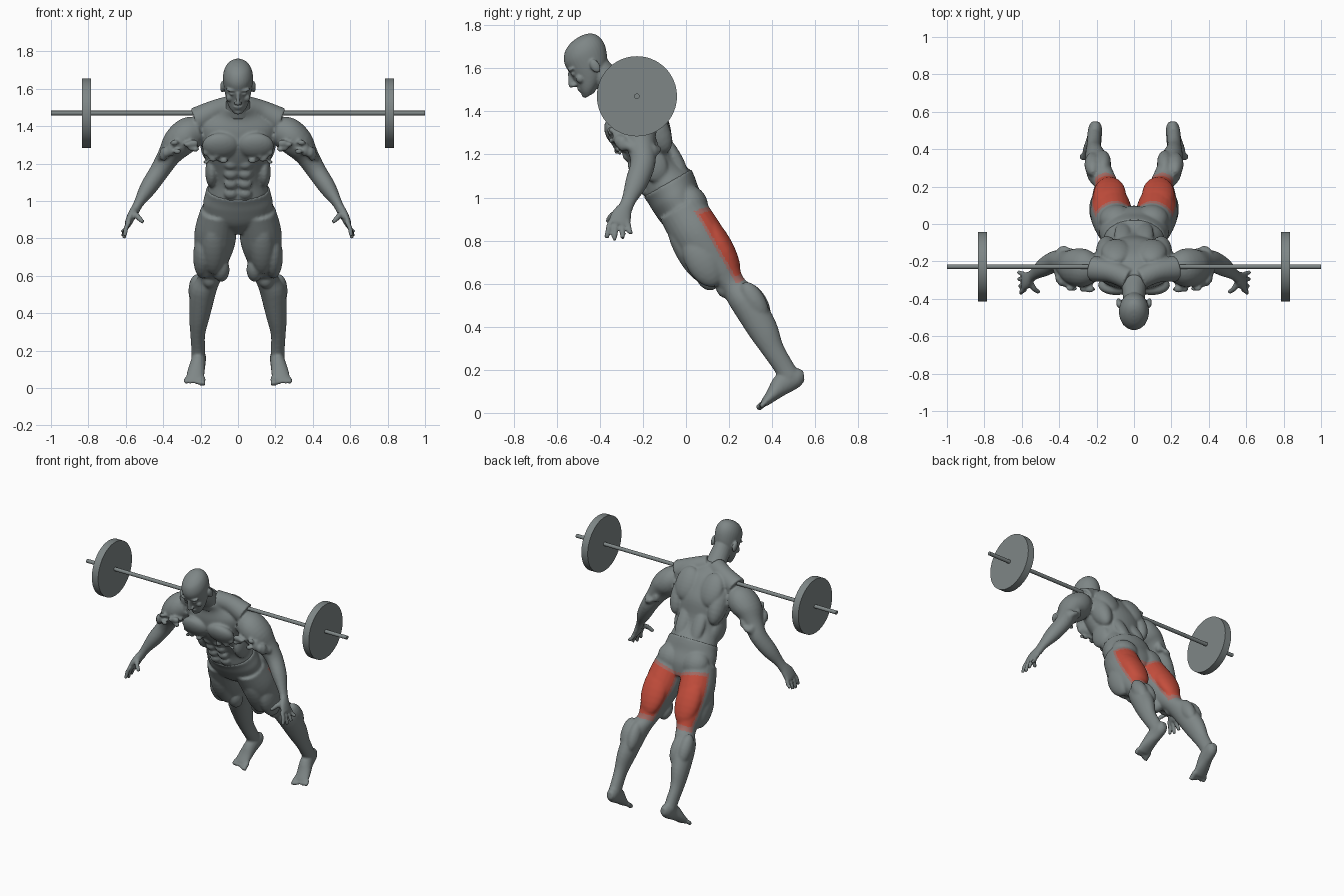
import bpy, bmesh, math, random
from mathutils import Matrix, Vector

if "Cube" in bpy.data.objects:
    bpy.data.objects.remove(bpy.data.objects["Cube"], do_unlink=True)

random.seed(4)
LEAN = Matrix.Rotation(math.radians(30), 4, 'X')   # whole figure tips forward
WORLD = Matrix.Identity(4)
UP = Vector((0, 0, 1))


def material(name, rgb):
    m = bpy.data.materials.new(name)
    m.use_nodes = True
    m.diffuse_color = (*rgb, 1)
    bsdf = m.node_tree.nodes["Principled BSDF"]
    bsdf.inputs["Base Color"].default_value = (*rgb, 1)
    bsdf.inputs["Roughness"].default_value = 0.7
    return m


GRAY = material("stone gray", (0.21, 0.24, 0.24))
RED = material("muscle red", (0.55, 0.075, 0.045))
FADE = material("faded red", (0.38, 0.15, 0.13))


def spline(pts, steps=4):
    """Catmull-Rom interpolation of tuples of any length."""
    p = [Vector(q) for q in pts]
    p = [2 * p[0] - p[1]] + p + [2 * p[-1] - p[-2]]
    out = []
    for a, b, c, d in zip(p, p[1:], p[2:], p[3:]):
        for k in range(steps):
            t = k / steps
            out.append(0.5 * (2 * b + (c - a) * t + (2 * a - 5 * b + 4 * c - d) * t * t
                              + (3 * b - a - 3 * c + d) * t ** 3))
    return out + [p[-2]]


def tube(bm, pts, frame=LEAN, axis=None, sides=24):
    """Loft of ellipses; each point is x, y, z, x radius, other radius."""
    rows = spline(pts)
    rings = []
    for i, r in enumerate(rows):
        c = Vector(r[:3])
        ahead, behind = rows[min(i + 1, len(rows) - 1)], rows[max(i - 1, 0)]
        tan = axis or (Vector(ahead[:3]) - Vector(behind[:3])).normalized()
        a = Vector((1, 0, 0))
        a = (a - tan * a.dot(tan)).normalized()
        b = tan.cross(a)
        ring = []
        for k in range(sides):
            w = math.tau * k / sides
            ring.append(bm.verts.new(frame @ (c + a * r[3] * math.cos(w) + b * r[4] * math.sin(w))))
        rings.append(ring)
    for lo, hi in zip(rings, rings[1:]):
        for k in range(sides):
            n = (k + 1) % sides
            bm.faces.new((lo[k], lo[n], hi[n], hi[k]))
    bm.faces.new(rings[0][::-1])
    bm.faces.new(rings[-1])


def blob(bm, centre, size, frame=LEAN):
    mat = frame @ Matrix.Translation(centre) @ Matrix.Diagonal((*size, 1))
    bmesh.ops.create_uvsphere(bm, u_segments=20, v_segments=12, radius=1, matrix=mat)


def mirror(bm):
    new = bmesh.ops.duplicate(bm, geom=bm.verts[:] + bm.edges[:] + bm.faces[:])["geom"]
    for v in new:
        if isinstance(v, bmesh.types.BMVert):
            v.co.x *= -1


def sculpt(name, bm, voxel, smooth):
    """Fuse the overlapping forms into one smooth skin."""
    bmesh.ops.recalc_face_normals(bm, faces=bm.faces[:])
    me = bpy.data.meshes.new(name)
    bm.to_mesh(me)
    bm.free()
    ob = bpy.data.objects.new(name, me)
    bpy.context.collection.objects.link(ob)
    rm = ob.modifiers.new("fuse", 'REMESH')
    rm.mode, rm.voxel_size = 'VOXEL', voxel
    sm = ob.modifiers.new("soften", 'SMOOTH')
    sm.factor, sm.iterations = 0.5, smooth
    bpy.context.view_layer.update()
    dg = bpy.context.evaluated_depsgraph_get()
    skin = bpy.data.meshes.new_from_object(ob.evaluated_get(dg))
    ob.modifiers.clear()
    ob.data = skin
    skin.name = name
    skin.materials.clear()
    skin.materials.append(GRAY)
    skin.shade_smooth()
    return ob


# Lower body: legs, feet, pelvis
bm = bmesh.new()
tube(bm, [(.1, .455, .84, .1, .11), (.118, .457, .72, .112, .118), (.125, .459, .62, .108, .118),
          (.138, .465, .51, .085, .1), (.148, .483, .41, .064, .062), (.183, .5, .32, .07, .075),
          (.205, .503, .16, .056, .07), (.215, .497, .05, .04, .052),
          (.213, .5, -.04, .037, .047), (.212, .5, -.1, .038, .048)], axis=UP)
for c, s in [((.19, .42, .57), (.05, .08, .13)), ((.09, .4, .5), (.045, .05, .07)),
             ((.13, .37, .64), (.06, .045, .15)), ((.15, .44, .41), (.038, .035, .045)),
             ((.13, .525, .6), (.088, .057, .17)), ((.095, .51, .83), (.09, .072, .09)),
             ((.165, .54, .28), (.042, .05, .1)), ((.22, .535, .29), (.045, .05, .1))]:
    blob(bm, c, s)
tube(bm, [(.205, .56, -.125, .02, .025), (.207, .53, -.115, .036, .045), (.213, .46, -.108, .04, .052),
          (.225, .39, -.128, .047, .032), (.23, .335, -.143, .05, .018)])
for i in range(5):
    x, end, r = .188 + .022 * i, .296 + .008 * i, (.016 if i == 0 else .012)
    tube(bm, [(x, .35, -.142, r, r), (x + .002, .32, -.145, r, r), (x + .002, end, -.15, r, r)], sides=12)
mirror(bm)
tube(bm, [(0, .46, .72, .06, .07), (0, .457, .8, .175, .11), (0, .455, .88, .186, .119),
          (0, .459, .93, .176, .124), (0, .459, .968, .168, .128)], axis=UP, sides=40)
lower = sculpt("lower_body", bm, .008, 4)

# Highlighted hamstrings with a soft border
lower.data.materials.append(RED)
lower.data.materials.append(FADE)
back = LEAN.inverted()
for f in lower.data.polygons:
    q = back @ f.center
    top = .74 + .25 * abs(q.x)
    depth = min(q.y - .502, (top - q.z) * .6, (q.z - .40) * .4)
    f.material_index = 1 if depth > .013 else 2 if depth > 0 else 0

# Upper body: trunk muscles
bm = bmesh.new()
for c, s in [((.095, .365, 1.285), (.098, .045, .075)), ((.145, .53, 1.23), (.06, .07, .14)),
             ((.095, .58, 1.3), (.08, .045, .11)), ((.06, .55, 1.06), (.045, .03, .12)),
             ((.14, .44, 1.08), (.035, .07, .09))]:
    blob(bm, c, s)
for i in range(4):
    blob(bm, (.038, .352 + .004 * i, .995 + .058 * i), (.036, .025, .03))
tube(bm, [(.03, .5, 1.45, .06, .06), (.12, .52, 1.41, .06, .06), (.22, .51, 1.36, .07, .07)])

# Arms, in upright coordinates because they hang freely
tube(bm, [(.2, -.24, 1.38, .07, .07), (.26, -.235, 1.36, .09, .1), (.32, -.23, 1.31, .085, .1),
          (.37, -.21, 1.24, .062, .068), (.42, -.2, 1.16, .052, .058), (.48, -.23, 1.07, .045, .052),
          (.53, -.265, .99, .027, .034), (.555, -.285, .94, .024, .034)], WORLD)
tube(bm, [(.55, -.28, .96, .022, .03), (.572, -.3, .915, .022, .048),
          (.59, -.312, .875, .018, .05)], WORLD)
for i in range(4):
    y, drop = -.352 + .027 * i, (.81, .8, .81, .835)[i]
    tip = -.37 + .038 * i
    tube(bm, [(.583, y, .89, .013, .013), (.6, (y + tip) / 2, .85, .013, .013),
              (.605 + .006 * i, tip, drop, .011, .011)], WORLD, sides=12)
tube(bm, [(.56, -.3, .94, .017, .017), (.535, -.345, .915, .015, .015),
          (.507, -.365, .885, .012, .012)], WORLD, sides=12)

# Torn, ragged clumps around the sleeve ends and below the chest
for i in range(22):
    w = math.tau * i / 22
    r = random.uniform(.01, .024)
    blob(bm, (.365 + .05 * math.cos(w), -.225 + .09 * math.sin(w), 1.25 + .035 * math.cos(w + 2.4)),
         (r, r * 1.2, r * random.uniform(.8, 1.8)), WORLD)
for i in range(14):
    r = random.uniform(.008, .016)
    blob(bm, (.12 + random.uniform(-.055, .055), .34 + random.uniform(-.01, .015),
              1.225 + random.uniform(-.025, .03)), (r * 1.4, r, r))
for i in range(10):
    r = random.uniform(.012, .022)
    blob(bm, (random.uniform(.22, .34), random.uniform(-.35, -.31), random.uniform(1.26, 1.36)),
         (r * 1.5, r, r), WORLD)
mirror(bm)
tube(bm, [(0, .459, .955, .165, .126), (0, .458, 1.03, .152, .104), (0, .462, 1.1, .165, .106),
          (0, .475, 1.2, .188, .13), (0, .478, 1.28, .205, .13), (0, .488, 1.36, .2, .11),
          (0, .49, 1.42, .12, .078), (0, .475, 1.47, .07, .062)], axis=UP, sides=40)
sculpt("upper_body", bm, .008, 3)

# Head and neck
bm = bmesh.new()
for c, s in [((.083, .44, 1.605), (.012, .022, .034)), ((.03, .335, 1.625), (.017, .013, .011)),
             ((.034, .338, 1.648), (.03, .02, .009)), ((.045, .35, 1.59), (.02, .02, .022)),
             ((.012, .31, 1.578), (.01, .012, .009)), ((.03, .46, 1.47), (.025, .03, .1))]:
    blob(bm, c, s)
mirror(bm)
tube(bm, [(0, .48, 1.42, .085, .07), (0, .47, 1.48, .066, .06), (0, .45, 1.55, .06, .065),
          (0, .44, 1.6, .055, .065)], axis=UP)
tube(bm, [(0, .35, 1.5, .025, .024), (0, .372, 1.53, .05, .052), (0, .405, 1.58, .068, .083),
          (0, .42, 1.64, .078, .1), (0, .426, 1.69, .079, .103), (0, .432, 1.73, .064, .084),
          (0, .437, 1.752, .038, .05), (0, .438, 1.76, .012, .015)], axis=UP, sides=32)
tube(bm, [(0, .325, 1.64, .01, .012), (0, .31, 1.605, .011, .014), (0, .3, 1.58, .013, .013),
          (0, .32, 1.568, .011, .01)], axis=UP, sides=12)
for z, depth in ((1.55, .325), (1.538, .328)):
    blob(bm, (0, depth, z), (.025, .012, .007))
blob(bm, (0, .335, 1.515), (.022, .018, .016))
sculpt("head", bm, .0055, 2)


# Barbell
def disc(name, x, radius, length):
    bpy.ops.mesh.primitive_cylinder_add(vertices=64, radius=radius, depth=length,
                                        location=(x, -.228, 1.47), rotation=(0, math.pi / 2, 0))
    ob = bpy.context.object
    ob.name = name
    ob.data.materials.append(GRAY)
    bpy.ops.object.shade_smooth_by_angle()


disc("barbell_bar", 0, .0125, 2)
for side, label in ((1, "left"), (-1, "right")):
    disc(label + "_weight_plate", side * .81, .186, .048)
